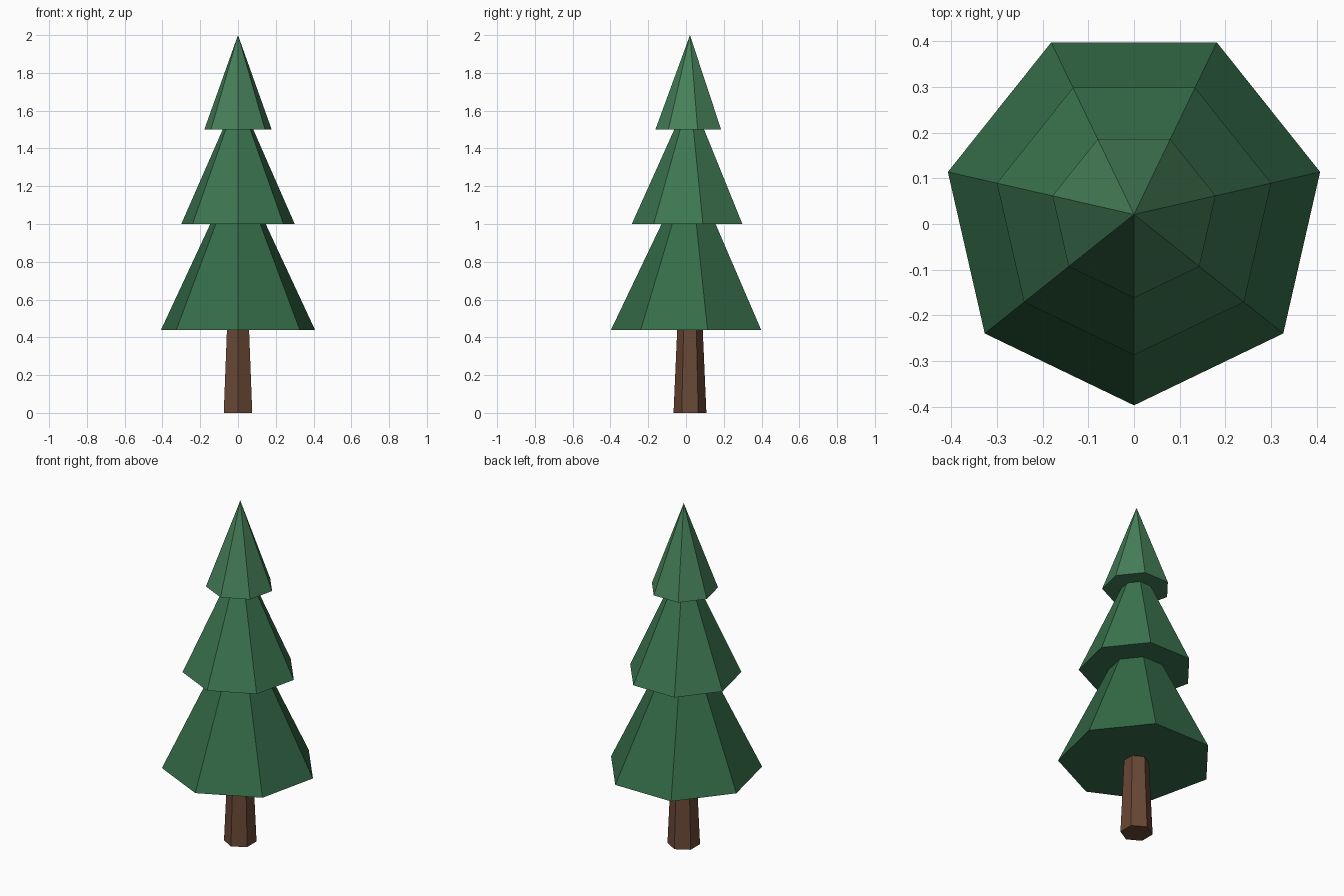
import bpy
from math import pi

if "Cube" in bpy.data.objects:
    bpy.data.objects.remove(bpy.data.objects["Cube"])

CENTRE_Y = 0.021  # puts the odd-sided foliage's bounds on the origin


def material(name, colour):
    mat = bpy.data.materials.new(name)
    mat.diffuse_color = (*colour, 1)
    mat.use_nodes = True
    mat.node_tree.nodes["Principled BSDF"].inputs["Base Color"].default_value = mat.diffuse_color
    return mat


def cone(name, sides, r_bottom, r_top, z_bottom, z_top, mat):
    """Flat-faced cone with one corner pointing to the front (-y)."""
    bpy.ops.mesh.primitive_cone_add(
        vertices=sides, radius1=r_bottom, radius2=r_top, depth=z_top - z_bottom,
        location=(0, CENTRE_Y, (z_bottom + z_top) / 2), rotation=(0, 0, pi))
    obj = bpy.context.object
    obj.name = name
    obj.data.materials.append(mat)
    bpy.ops.object.transform_apply(location=False, rotation=True, scale=False)
    return obj


# Tapered hexagonal trunk, ending just inside the lowest tier
cone("trunk", 6, 0.087, 0.065, 0, 0.5, material("bark", (0.14, 0.065, 0.035)))

# Three overlapping seven-sided foliage tiers, lighter towards the top
tiers = [
    ("foliage_lower", 0.418, 0.44, 1.315, (0.035, 0.150, 0.065)),
    ("foliage_middle", 0.308, 1.00, 1.685, (0.045, 0.180, 0.080)),
    ("foliage_upper", 0.183, 1.50, 2.00, (0.062, 0.215, 0.100)),
]
for name, radius, z_bottom, z_top, colour in tiers:
    cone(name, 7, radius, 0, z_bottom, z_top, material(name + "_green", colour))
